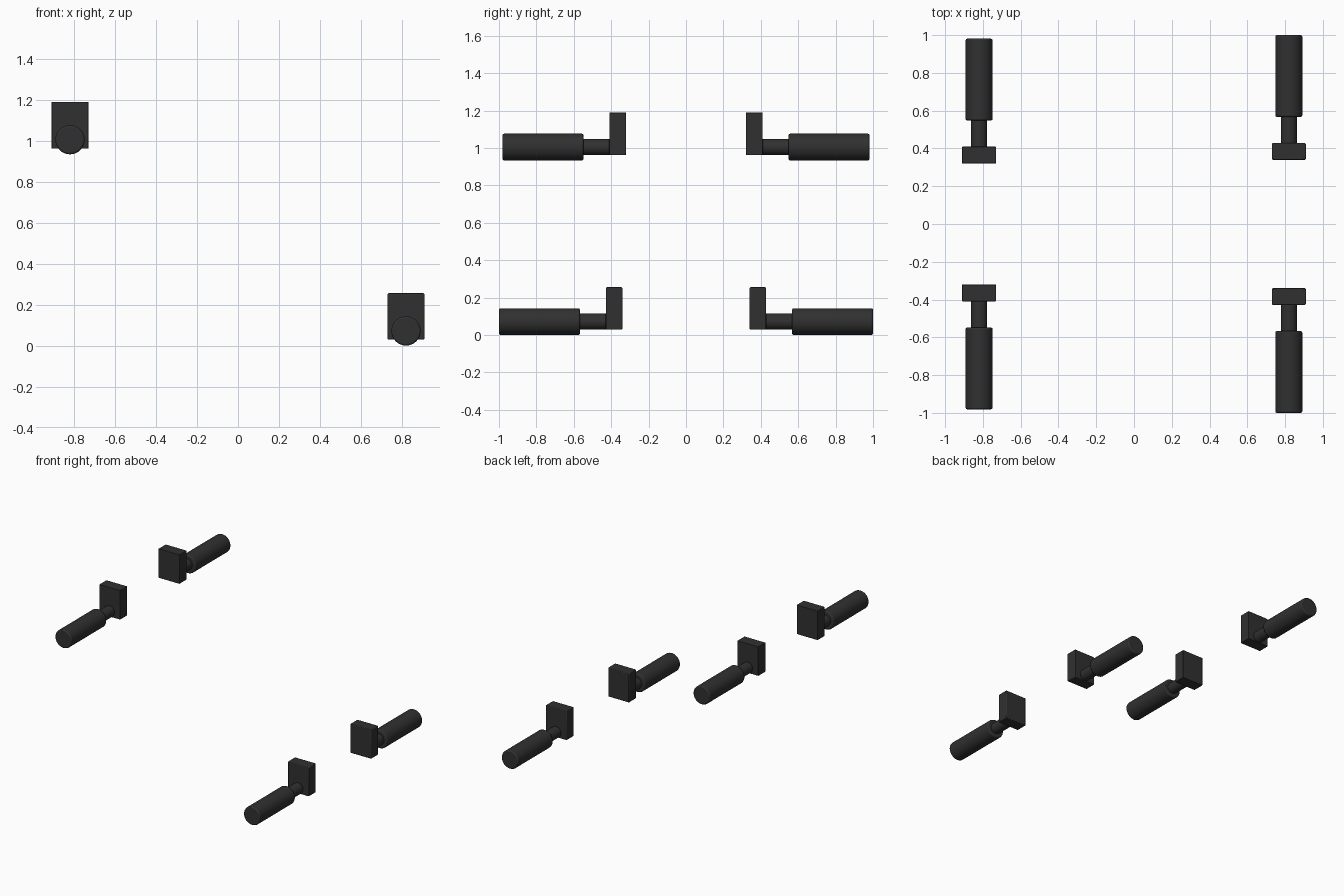
import bpy, math

if "Cube" in bpy.data.objects:
    bpy.data.objects.remove(bpy.data.objects["Cube"])

rubber = bpy.data.materials.new("black rubber")
rubber.diffuse_color = (0.03, 0.03, 0.03, 1)
rubber.use_nodes = True
rubber.node_tree.nodes["Principled BSDF"].inputs["Base Color"].default_value = rubber.diffuse_color

R_GRIP, R_NECK = 0.0715, 0.043


def finish(ob, name, bevel):
    ob.name = name
    ob.data.materials.append(rubber)
    bpy.ops.object.transform_apply(location=False, rotation=True, scale=True)
    mod = ob.modifiers.new("soft edges", "BEVEL")
    mod.width = bevel
    mod.segments = 2
    mod.limit_method = "ANGLE"
    mod.angle_limit = math.radians(50)
    bpy.ops.object.shade_smooth_by_angle(angle=math.radians(35))


def rod(name, x, y0, y1, z, r, bevel):
    bpy.ops.mesh.primitive_cylinder_add(
        vertices=32, radius=r, depth=abs(y1 - y0),
        location=(x, (y0 + y1) / 2, z), rotation=(math.pi / 2, 0, 0))
    finish(bpy.context.object, name, bevel)


def block(name, x, y0, y1, z0, z1, w, bevel):
    bpy.ops.mesh.primitive_cube_add(
        size=1, location=(x, (y0 + y1) / 2, (z0 + z1) / 2))
    bpy.context.object.scale = (w, abs(y1 - y0), z1 - z0)
    finish(bpy.context.object, name, bevel)


# Two pairs of handles: low on the right, high on the left
for level, x, z, end, bev in (("lower", 0.82, R_GRIP, 1.0, 0.005),
                              ("upper", -0.82, 1.005, 0.981, 0.002)):
    for side, s in (("front", -1), ("back", 1)):
        tag = f"{level}_{side}"
        # thick outer grip
        rod(f"{tag}_grip", x, s * end, s * (end - 0.433), z, R_GRIP, 0.008)
        # thin neck
        rod(f"{tag}_neck", x, s * (end - 0.431), s * (end - 0.573), z, R_NECK, 0.004)
        # mounting block, flush with the bottom of the neck
        block(f"{tag}_block", x, s * (end - 0.572), s * (end - 0.66),
              z - R_NECK, z - R_NECK + 0.227, 0.18, bev)
